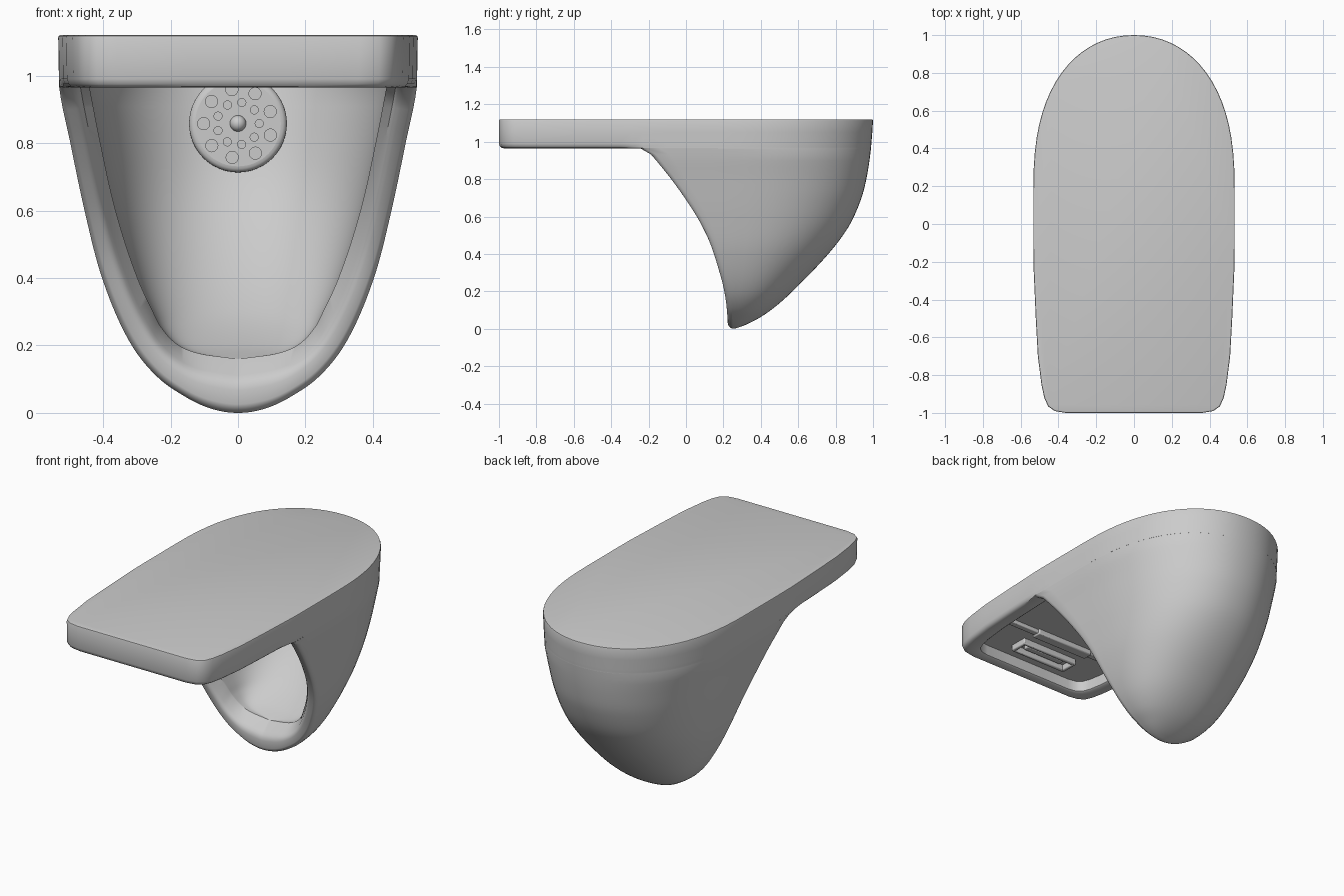
import bpy, bmesh
from math import sin, cos, pi, sqrt, radians

if "Cube" in bpy.data.objects:
    bpy.data.objects.remove(bpy.data.objects["Cube"])

ZP, ZT = 0.965, 1.12          # underside and top of the flat slab


def curve(table):
    """Smooth interpolation of (z, value) pairs, spaced by sqrt(z)."""
    s = [sqrt(p[0]) for p in table]
    v = [p[1] for p in table]
    n = len(s)
    m = [(v[min(i + 1, n - 1)] - v[max(i - 1, 0)]) / (s[min(i + 1, n - 1)] - s[max(i - 1, 0)]) for i in range(n)]

    def f(z):
        q = min(max(sqrt(max(z, 0)), s[0]), s[-1])
        i = max(k for k in range(n - 1) if s[k] <= q)
        h = s[i + 1] - s[i]
        t = (q - s[i]) / h
        return ((2*t**3 - 3*t*t + 1) * v[i] + (t**3 - 2*t*t + t) * h * m[i]
                + (3*t*t - 2*t**3) * v[i + 1] + (t**3 - t*t) * h * m[i + 1])
    return f


def finish(ob, angle=35):
    bpy.ops.object.select_all(action='DESELECT')
    ob.select_set(True)
    bpy.context.view_layer.objects.active = ob
    bpy.ops.object.shade_smooth_by_angle(angle=radians(angle))
    return ob


def loft(name, loops, caps=False):
    """Skin closed loops of equal length; collapsed loops are merged."""
    bm = bmesh.new()
    rows = [[bm.verts.new(p) for p in lp] for lp in loops]
    n = len(rows[0])
    for a, b in zip(rows, rows[1:]):
        for i in range(n):
            j = (i + 1) % n
            bm.faces.new((a[i], a[j], b[j], b[i]))
    if caps:
        bm.faces.new(rows[0])
        bm.faces.new(rows[-1])
    bmesh.ops.remove_doubles(bm, verts=bm.verts, dist=1e-5)
    bmesh.ops.recalc_face_normals(bm, faces=bm.faces)
    me = bpy.data.meshes.new(name)
    bm.to_mesh(me)
    bm.free()
    ob = bpy.data.objects.new(name, me)
    bpy.context.collection.objects.link(ob)
    return finish(ob)


def back_arc(w, yc, yb, steps=18):
    """Quarter superellipse from the right side round to the back centre."""
    return [(w * max(sin(a), 0)**.95, yc + (yb - yc) * max(cos(a), 0)**.8)
            for a in [pi / 2 * (1 - i / steps) for i in range(steps)] + [0]]


# Shell profiles by height: half width, front edge and back of both skins
w_out = curve([(0, 0), (.05, .16), (.1, .232), (.2, .315), (.4, .403), (.6, .455), (.8, .497), (ZP, .53), (ZT, .535)])
y_back = curve([(0, .25), (.01, .29), (.06, .395), (.24, .61), (.524, .856), (.69, .935), (.82, .968),
                (ZP, .989), (ZT, 1)])
y_front = curve([(0, .226), (.1, .219), (.2, .205), (.3, .18), (.45, .132), (.57, .075), (.69, 0),
                 (.8, -.079), (.87, -.135), (.925, -.181), (.95, -.207), (ZP, -.245)])
w_in = curve([(.16, 0), (.175, .11), (.2, .175), (.25, .225), (.3, .252), (.4, .298), (.6, .363), (.8, .408), (ZP, .44)])
y_in = curve([(.16, .297), (.2, .39), (.3, .54), (.52, .74), (.7, .84), (ZP, .90)])


def skin(z, w, yb, edge):
    """Half U section from the front edge to the back centre."""
    front = min(y_front(z) + edge, yb)
    yc = min(front + .42 * z * z, yb)
    side = [(w, front + (yc - front) * i / 5) for i in range(5)]
    return [(x, y, z) for x, y in side + back_arc(w, yc, yb)]


# Hollow shell with rounded rim
rows = []
for k in range(57):
    u = k / 56
    zo, zi = ZP * u * u, .16 + (ZP - .16) * u * u
    lip = .035 + .05 * (1 - u * u)
    outer = skin(zo, w_out(zo), y_back(zo), .025)
    inner = skin(zi, w_in(zi), y_in(zi), lip)
    rim = []
    for t, d in ((.04, .012), (.1, .003), (.16, 0), (.42, 0), (.52, .003), (.62, .012), (.7, .026)):
        z = zo + (zi - zo) * t
        rim.append((outer[0][0] * (1 - t) + inner[0][0] * t, y_front(z) + d, z))
    half = outer[::-1] + rim + inner
    rows.append(half + [(-x, y, z) for x, y, z in half[-2:0:-1]])
loft("shell", rows)

# Flat slab with a recessed underside
FRONT = [(.533, -.1), (.532, -.23), (.529, -.29), (.526, -.36), (.52, -.5), (.509, -.7), (.49, -.85),
         (.475, -.92), (.455, -.965), (.42, -.99), (.36, -1), (.15, -1)]


def outline(z, w, yb, sy=1, inset=0, front_only=False):
    pts = back_arc(w, .175, yb)[::-1] + [(x * w / .533, y * sy) for x, y in FRONT]
    out = []
    for x, y in pts:
        k = min(max((-y - .23) / .1, 0), 1) if front_only else 1
        out.append((x * (1 - inset * k / .53), y * (1 - inset * k), z))
    return out + [(-x, y, z) for x, y, z in out[:0:-1]]


loft("slab", [
    outline(ZT, .533, 1, inset=.008),
    outline(ZT - .002, .533, 1, inset=.002),
    outline(ZT - .008, .533, 1),
    outline(1.05, .532, .996),
    outline(.99, .531, .991),
    outline(.975, .5305, .990, inset=.005, front_only=True),
    outline(.967, .53, .989, inset=.013, front_only=True),
    outline(ZP, .53, .989, inset=.025, front_only=True),
    outline(ZP, .45, .905, .94),
    outline(.972, .44, .90, .93),
    outline(1.035, .44, .90, .93)], caps=True)


def box(name, loc, size, bevel=.006):
    bpy.ops.mesh.primitive_cube_add(size=1, location=loc)
    ob = bpy.context.object
    ob.name = name
    ob.scale = size
    bpy.ops.object.transform_apply(location=False, rotation=False, scale=True)
    m = ob.modifiers.new("bevel", 'BEVEL')
    m.width, m.segments = bevel, 2
    return finish(ob)


# Frame, its inner plate and a cross bar under the slab
FY = -.79
for s in (-1, 1):
    box("sensor_frame_long", (0, FY + s * .047, 1.02), (.38, .02, .04))
    box("sensor_frame_short", (s * .18, FY, 1.02), (.02, .114, .04))
box("sensor_plate", (0, FY, 1.03), (.26, .04, .03))
box("cross_bar", (0, -.63, 1.03), (.86, .04, .03))
box("cross_bar_cover", (0, -.63, 1.025), (.38, .06, .04))


def disc(name, x, z, y, r, depth, verts=24):
    bpy.ops.mesh.primitive_cylinder_add(vertices=verts, radius=r, depth=depth,
                                        location=(x, y, z), rotation=(pi / 2, 0, 0))
    bpy.context.object.name = name
    return bpy.context.object


# Round spray head on the back wall, with two rings of holes
HZ, HY = .858, .81
head = disc("spray_head", 0, HZ, HY + .05, .145, .1, 64)
m = head.modifiers.new("bevel", 'BEVEL')
m.width, m.segments = .018, 4
holes = []
for count, ring, r in ((9, .102, .018), (9, .063, .012)):
    for i in range(count):
        a = 2 * pi * i / count - pi / 2 + (.17 if ring < .1 else -.17)
        holes.append(disc("hole_cutter", ring * cos(a), HZ + ring * sin(a), HY, r, .03))
bpy.ops.object.select_all(action='DESELECT')
for h in holes:
    h.select_set(True)
bpy.ops.object.join()
cutter = bpy.context.object
cutter.hide_render = True
cutter.hide_set(True)
m = head.modifiers.new("holes", 'BOOLEAN')
m.operation, m.object = 'DIFFERENCE', cutter
finish(head)

# Domed centre button
bpy.ops.mesh.primitive_uv_sphere_add(segments=24, ring_count=12, radius=.024, location=(0, HY, HZ))
bpy.context.object.name = "centre_button"
finish(bpy.context.object)
